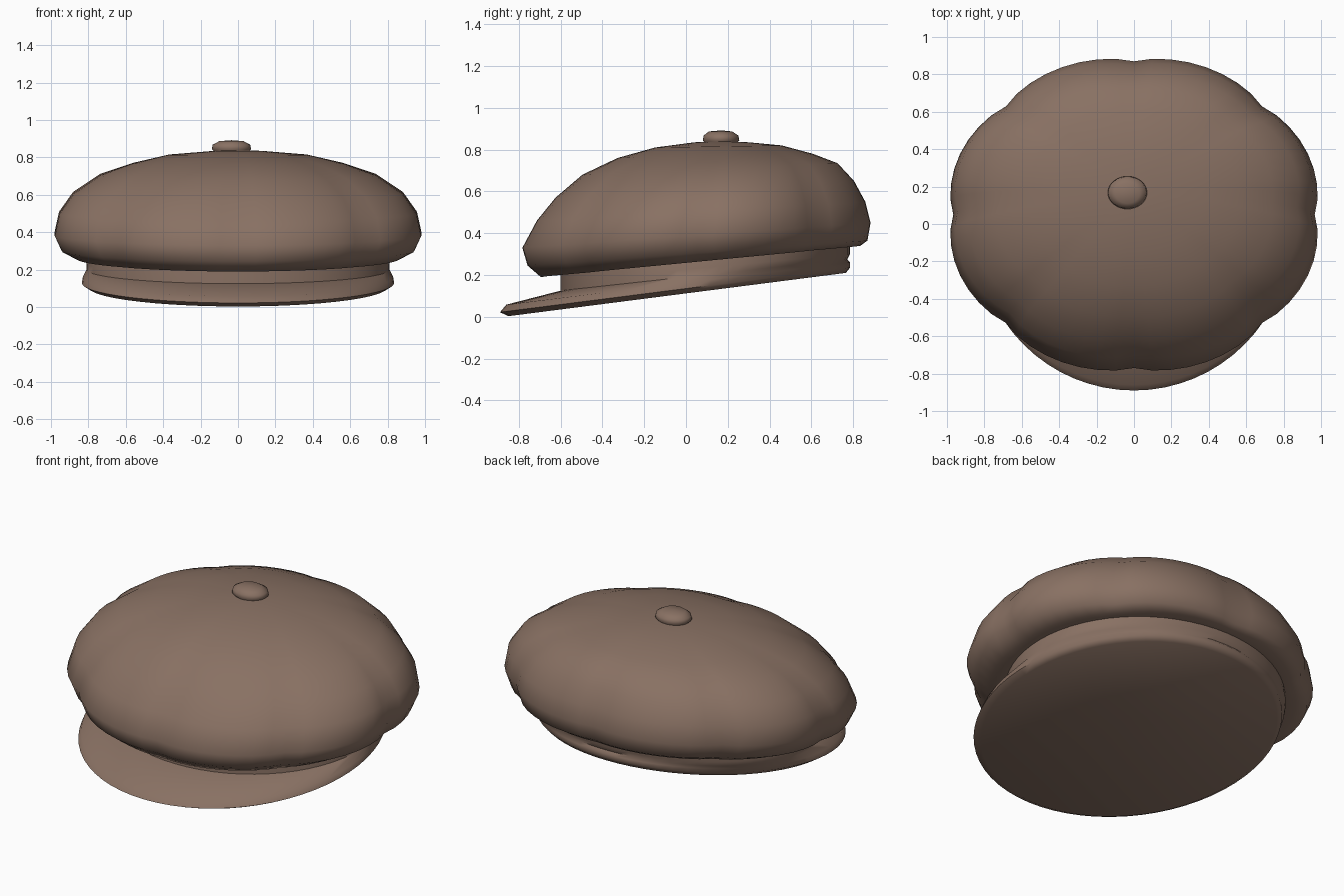
import bpy, bmesh, math

if "Cube" in bpy.data.objects:
    bpy.data.objects.remove(bpy.data.objects["Cube"], do_unlink=True)

brown = bpy.data.materials.new("brown_wool")
brown.use_nodes = True
COLOR = (0.25, 0.165, 0.125, 1)
brown.diffuse_color = COLOR
shader = brown.node_tree.nodes["Principled BSDF"]
shader.inputs["Base Color"].default_value = COLOR
shader.inputs["Roughness"].default_value = 0.9


def loft(name, rows, start=None, end=None, segments=64, x0=0.0, angle=180):
    """Skin tilted oval rings (half width, front y, back y, front z, back z, lobe depth)."""
    bm = bmesh.new()
    rings = []
    for rx, yf, yb, zf, zb, lobe in rows:
        ring = []
        for i in range(segments):
            t = math.tau * i / segments
            puff = 1 + lobe * (abs(math.sin(4 * t)) ** 0.7 - 0.6)
            s = math.sin(t)
            ring.append(bm.verts.new((
                x0 + rx * puff * math.cos(t),
                (yf + yb) / 2 + (yb - yf) / 2 * puff * s,
                (zf + zb) / 2 + (zb - zf) / 2 * s)))
        rings.append(ring)
    for a, b in zip(rings, rings[1:]):
        for i in range(segments):
            j = (i + 1) % segments
            bm.faces.new((a[i], a[j], b[j], b[i]))
    # Close the ends with fans
    for tip, ring in ((start, rings[0]), (end, rings[-1])):
        if tip:
            v = bm.verts.new(tip)
            for i in range(segments):
                bm.faces.new((ring[i], ring[(i + 1) % segments], v))
    bmesh.ops.recalc_face_normals(bm, faces=bm.faces)
    mesh = bpy.data.meshes.new(name)
    bm.to_mesh(mesh)
    bm.free()
    mesh.materials.append(brown)
    obj = bpy.data.objects.new(name, mesh)
    bpy.context.collection.objects.link(obj)
    bpy.ops.object.select_all(action="DESELECT")
    obj.select_set(True)
    bpy.context.view_layer.objects.active = obj
    bpy.ops.object.shade_smooth_by_angle(angle=math.radians(angle))
    return obj


# Puffy crown with eight panels
loft("crown", [
    (0.77, -0.58, 0.76, 0.21, 0.34, 0),
    (0.87, -0.70, 0.84, 0.19, 0.34, 0.02),
    (0.95, -0.765, 0.875, 0.245, 0.365, 0.035),
    (0.99, -0.79, 0.89, 0.33, 0.45, 0.04),
    (0.965, -0.72, 0.865, 0.46, 0.55, 0.04),
    (0.89, -0.63, 0.81, 0.57, 0.65, 0.035),
    (0.745, -0.50, 0.73, 0.68, 0.735, 0.03),
    (0.565, -0.33, 0.61, 0.76, 0.78, 0.02),
    (0.37, -0.15, 0.46, 0.81, 0.82, 0.01),
    (0.13, 0.04, 0.30, 0.835, 0.835, 0),
], end=(0, 0.17, 0.84))

# Head band flowing into the brim, closed below by a shallow cone
loft("band_and_brim", [
    (0.80, -0.85, 0.765, 0.003, 0.21, 0),
    (0.835, -0.89, 0.785, 0.022, 0.235, 0),
    (0.83, -0.86, 0.785, 0.058, 0.26, 0),
    (0.81, -0.60, 0.772, 0.125, 0.275, 0),
    (0.81, -0.60, 0.785, 0.17, 0.30, 0),
    (0.80, -0.60, 0.785, 0.22, 0.37, 0),
], start=(0, 0, 0.18), angle=60)

# Covered button on top
loft("top_button", [
    (0.085, 0.095, 0.24, 0.825, 0.825, 0),
    (0.105, 0.08, 0.255, 0.845, 0.845, 0),
    (0.10, 0.085, 0.25, 0.868, 0.868, 0),
    (0.065, 0.11, 0.22, 0.887, 0.887, 0),
], end=(-0.035, 0.168, 0.892), segments=32, x0=-0.035)
